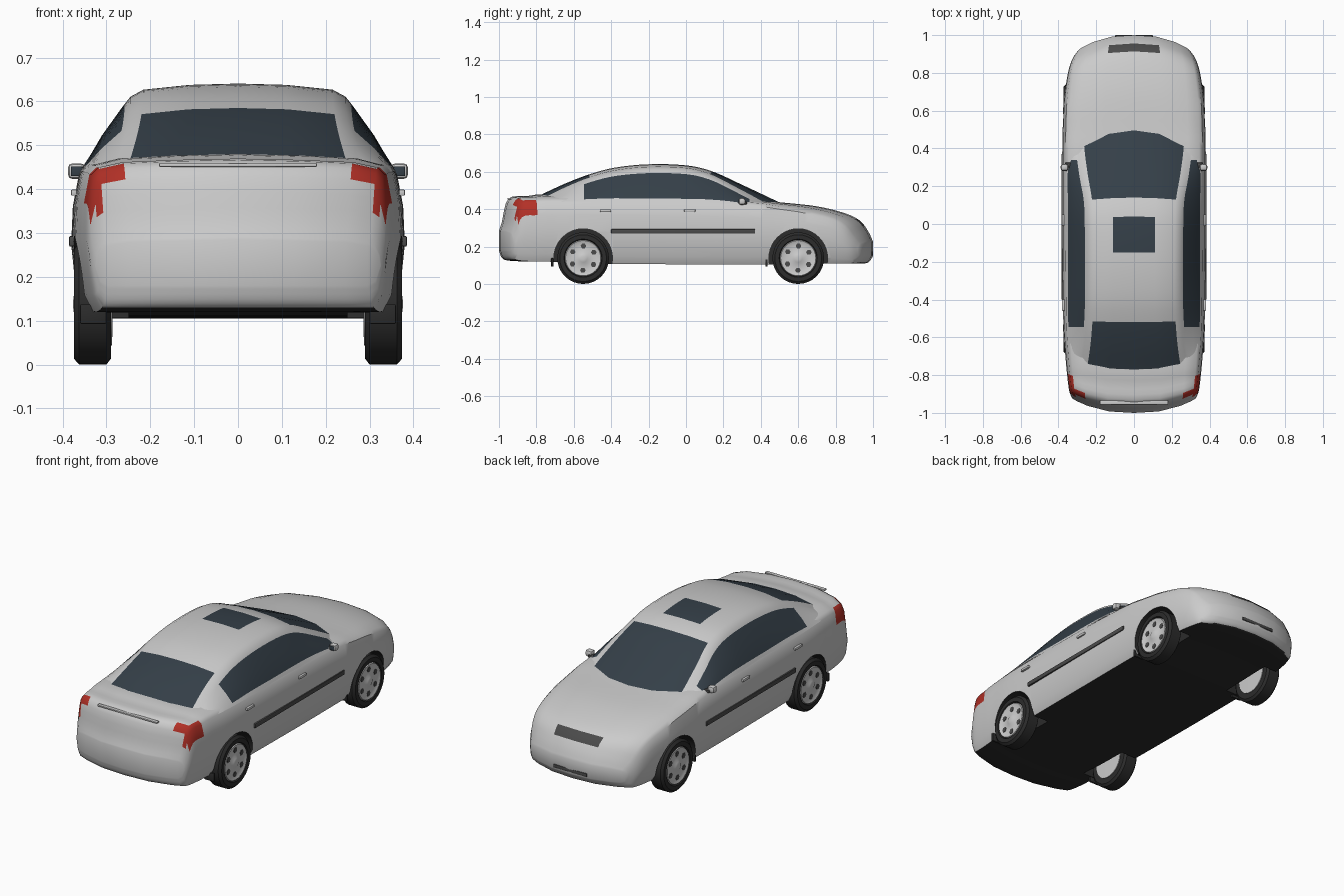
import bpy, bmesh, math
from mathutils import Vector, Matrix

if "Cube" in bpy.data.objects:
    bpy.data.objects.remove(bpy.data.objects["Cube"])


def material(name, r, g, b):
    m = bpy.data.materials.new(name)
    m.diffuse_color = (r, g, b, 1)
    m.use_nodes = True
    m.node_tree.nodes["Principled BSDF"].inputs["Base Color"].default_value = m.diffuse_color
    return m


PAINT = material("paint", .62, .62, .62)
GLASS = material("glass", .035, .05, .065)
RED = material("red_lens", .45, .03, .02)
BLACK = material("black_rubber", .025, .025, .025)
TRIM = material("dark_trim", .07, .07, .07)


def finish(name, bm, mats, angle=35):
    bmesh.ops.recalc_face_normals(bm, faces=bm.faces[:])
    me = bpy.data.meshes.new(name)
    bm.to_mesh(me)
    bm.free()
    ob = bpy.data.objects.new(name, me)
    bpy.context.collection.objects.link(ob)
    for m in mats:
        me.materials.append(m)
    smooth(ob, angle)
    return ob


def activate(ob):
    bpy.ops.object.select_all(action='DESELECT')
    ob.select_set(True)
    bpy.context.view_layer.objects.active = ob


def smooth(ob, angle=35):
    activate(ob)
    bpy.ops.object.shade_smooth_by_angle(angle=math.radians(angle))


def spline(rows, steps=4):
    """Catmull-Rom interpolation of station rows."""
    P = [Vector(r) for r in rows]
    out = []
    for i in range(len(P) - 1):
        a, b, c, d = P[max(i - 1, 0)], P[i], P[i + 1], P[min(i + 2, len(P) - 1)]
        for s in range(steps):
            t = s / steps
            out.append(.5 * (2 * b + (c - a) * t + (2 * a - 5 * b + 4 * c - d) * t ** 2
                             + (3 * b - a - 3 * c + d) * t ** 3))
    return out + [P[-1]]


def box(name, loc, size, mat, bevel=.003, rot=0):
    bm = bmesh.new()
    bmesh.ops.create_cube(bm, size=1)
    bmesh.ops.scale(bm, vec=size, verts=bm.verts[:])
    bmesh.ops.bevel(bm, geom=bm.edges[:], offset=bevel, segments=2, affect='EDGES', profile=.5)
    bmesh.ops.rotate(bm, matrix=Matrix.Rotation(rot, 3, 'X'), verts=bm.verts[:])
    bmesh.ops.translate(bm, vec=loc, verts=bm.verts[:])
    return finish(name, bm, [mat])


def lathe(name, profile, loc, side, mat, n=32):
    """Spin (x, radius) points around an axle parallel to x."""
    bm = bmesh.new()
    rings = []
    for x, r in profile:
        rings.append([bm.verts.new((side * x, loc[0] + r * math.cos(a), loc[1] + r * math.sin(a)))
                      for a in (2 * math.pi * k / n for k in range(n))])
    for p, q in zip(rings, rings[1:]):
        for k in range(n):
            bm.faces.new((p[k], p[(k + 1) % n], q[(k + 1) % n], q[k]))
    bm.faces.new(rings[0])
    bm.faces.new(rings[-1])
    return finish(name, bm, [mat])


# Lower body: stations of y, half width, bottom, shoulder, crown
stations = [(-1, .325, .18, .27, .285), (-.985, .335, .14, .32, .33), (-.95, .345, .125, .435, .455),
            (-.85, .355, .12, .45, .47), (-.75, .362, .12, .455, .48), (-.5, .375, .108, .455, .47),
            (0, .38, .105, .45, .46), (.35, .38, .105, .435, .45), (.5, .378, .105, .415, .437),
            (.7, .37, .11, .385, .415), (.85, .355, .11, .355, .378), (.93, .34, .11, .315, .338),
            (.975, .32, .115, .255, .28), (1, .29, .15, .21, .225)]
bm = bmesh.new()
rings = []
for y, w, b, s, c in spline(stations):
    h = s - b
    half = [(0, b), (.4 * w, b), (.75 * w, b), (.91 * w, b), (.965 * w, b + .12 * h), (w, b + .5 * h),
            (.99 * w, b + .75 * h), (.955 * w, s - .05 * h), (.91 * w, s), (.75 * w, s + .6 * (c - s)),
            (.4 * w, c - .003), (0, c)]
    full = half + [(-x, z) for x, z in half[-2:0:-1]]
    t = max(0, (abs(y) - .6) / .4) * (.12 if y > 0 else -.09)
    rings.append([bm.verts.new((x, y - t * (abs(x) / .35) ** 2.5, z)) for x, z in full])
for p, q in zip(rings, rings[1:]):
    for k in range(22):
        bm.faces.new((p[k], p[(k + 1) % 22], q[(k + 1) % 22], q[k]))
for r in (rings[0], rings[-1]):
    for side in (1, -1):
        v = [r[(side * i) % 22] for i in range(12)]
        for j in range(3):
            bm.faces.new((v[j], v[j + 1], v[10 - j], v[11 - j]))
        bm.faces.new(v[3:9])
bm.normal_update()
for f in bm.faces:
    m = f.calc_center_median()
    if m.z < .16 and abs(f.normal.z) > .9:
        f.material_index = 1                        # underside
    elif m.y < -.8 and m.z > .33 and .285 < abs(m.x) and m.z < .452:
        f.material_index = 2                        # tail lamps
    elif .915 < m.y < .955 and abs(m.x) < .14 and m.z > .3:
        f.material_index = 3                        # grille
body = finish("body", bm, [PAINT, BLACK, RED, TRIM])

# Wheel arches cut into the body
AXLES = (.6, -.55)
for y in AXLES:
    for side in (1, -1):
        cutter = lathe("arch_cutter", [(.25, .157), (.5, .157)], (y, .138), side, BLACK, 40)
        cutter.hide_render = True
        mod = body.modifiers.new("arch", 'BOOLEAN')
        mod.operation, mod.solver, mod.object = 'DIFFERENCE', 'EXACT', cutter
        mod.material_mode = 'TRANSFER'
        activate(body)
        bpy.ops.object.modifier_apply(modifier=mod.name)
        bpy.data.objects.remove(cutter)
smooth(body)

# Cabin: stations of y, roof height, roof half width, base half width, base height
stations = [(.54, .415, .29, .32, .385), (.47, .45, .30, .345, .41), (.3, .53, .28, .357, .43),
            (.14, .602, .253, .36, .435), (0, .634, .247, .36, .435), (-.2, .64, .245, .36, .435),
            (-.38, .622, .245, .36, .44), (-.52, .585, .25, .358, .44), (-.65, .535, .262, .352, .44),
            (-.77, .48, .28, .34, .435), (-.83, .455, .29, .335, .425)]
bm = bmesh.new()
rows = spline(stations)
rings = []
for y, z, w, bx, bz in rows:
    half = [(0, z), (.45 * w, z - .003), (.88 * w, z - .014), (w, z - .03)]
    for t in (.1, .5, .88, 1):
        half.append((w + (bx - w) * t + .03 * t * (1 - t), z - .03 + (bz - z + .03) * t))
    full = [(-x, q) for x, q in half[:0:-1]] + half
    bow = .07 * max(0, y) / .5 - .03 * max(0, -y - .4) / .4
    rings.append([bm.verts.new((x, y - bow * (min(abs(x), w) / .3) ** 2, q)) for x, q in full])
for i, (p, q) in enumerate(zip(rings, rings[1:])):
    y = (rows[i][0] + rows[i + 1][0]) / 2
    for k in range(14):
        f = bm.faces.new((p[k], p[k + 1], q[k + 1], q[k]))
        col = k - 7 if k > 6 else 6 - k
        windscreen = col < 2 and (.13 < y < .49 or -.77 < y < -.52)
        sunroof = col == 0 and -.15 < y < .04
        side_window = col in (4, 5) and -.56 < y < .41
        f.material_index = int(windscreen or sunroof or side_window)
finish("cabin", bm, [PAINT, GLASS], 40)

# Wheels: tyre, rim and six dark rim openings
for y in AXLES:
    for side in (1, -1):
        at = (y, .138)
        lathe("tyre", [(.29, .09), (.29, .125), (.3, .138), (.362, .138), (.374, .125), (.374, .102),
                       (.362, .096)], at, side, BLACK)
        lathe("rim", [(.286, .02), (.287, .094), (.362, .099), (.373, .094), (.367, .08), (.367, .035),
                      (.374, .022), (.376, .008)], at, side, PAINT)
        for k in range(6):
            a = math.pi / 3 * k + .5
            lathe("rim_opening", [(.36, .015), (.369, .015)],
                  (y + .065 * math.cos(a), .138 + .065 * math.sin(a)), side, TRIM, 6)

# Side details
for side in (1, -1):
    box("side_moulding", (side * .378, -.015, .281), (.014, .77, .024), TRIM)
    for y in (.02, -.43):
        box("door_handle", (side * .374, y, .392), (.014, .06, .014), PAINT)
    box("mirror_housing", (side * .368, .3, .441), (.04, .035, .036), PAINT, .011)
    box("mirror_glass", (side * .368, .282, .441), (.026, .004, .022), GLASS, .001)
    box("mirror_arm", (side * .345, .31, .433), (.04, .03, .014), TRIM)
    for y in (.43, -.715):
        box("mud_flap", (side * .33, y, .115), (.06, .012, .045), BLACK)

# Nose and tail details
box("lower_intake", (0, .993, .165), (.2, .014, .018), TRIM)
box("boot_lid_lip", (0, -.945, .455), (.36, .02, .008), PAINT, .002)
